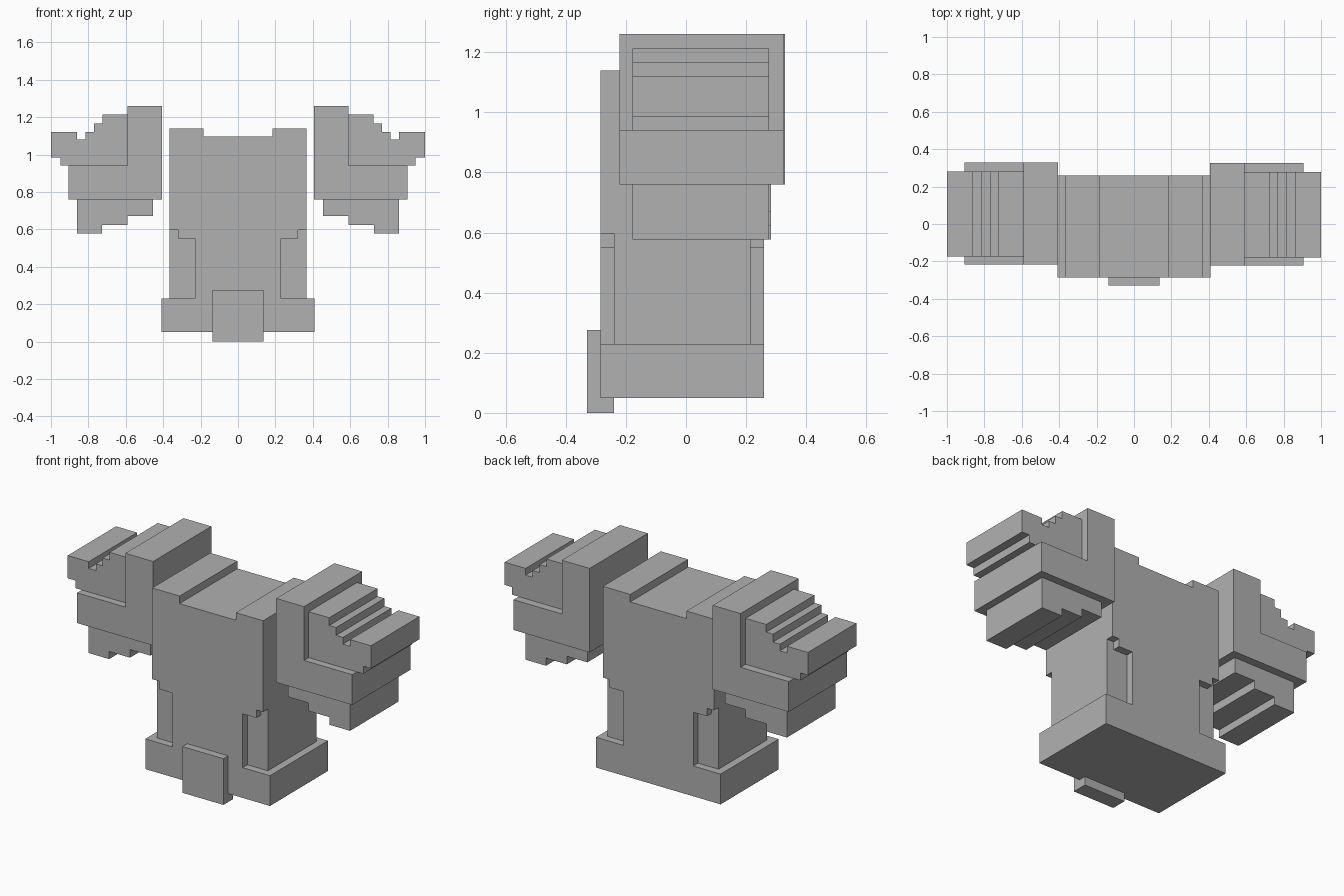
import bpy, bmesh

cube = bpy.data.objects.get("Cube")
if cube:
    bpy.data.objects.remove(cube, do_unlink=True)

grey = bpy.data.materials.new("light grey")
grey.use_nodes = True
COLOUR = (0.44, 0.44, 0.44, 1)
grey.diffuse_color = COLOUR
grey.node_tree.nodes["Principled BSDF"].inputs["Base Color"].default_value = COLOUR


def prism(name, profile, y0, y1):
    """Extrude an x-z profile from y0 to y1."""
    bm = bmesh.new()
    face = bm.faces.new([bm.verts.new((x, y0, z)) for x, z in profile])
    moved = bmesh.ops.extrude_face_region(bm, geom=[face])["geom"]
    verts = [v for v in moved if isinstance(v, bmesh.types.BMVert)]
    bmesh.ops.translate(bm, verts=verts, vec=(0, y1 - y0, 0))
    bmesh.ops.recalc_face_normals(bm, faces=bm.faces)
    mesh = bpy.data.meshes.new(name)
    bm.to_mesh(mesh)
    bm.free()
    mesh.materials.append(grey)
    obj = bpy.data.objects.new(name, mesh)
    bpy.context.collection.objects.link(obj)
    return obj


def mirrored(half):
    """Complete a right-hand half outline across x = 0."""
    return half + [(-x, z) for x, z in reversed(half)]


def box(x, z0, z1):
    return mirrored([(x, z0), (x, z1)])


# Torso: full-width core with notched chest and back panels
top = [(0.365, 1.14), (0.185, 1.14), (0.185, 1.095)]
core = mirrored([(0.365, 0.23)] + top)
panel = mirrored([(0.23, 0.23), (0.23, 0.55), (0.32, 0.55),
                  (0.32, 0.597), (0.365, 0.597)] + top)
prism("torso_core", core, -0.24, 0.215)
prism("chest_panel", panel, -0.285, -0.24)
prism("back_panel", panel, 0.215, 0.26)

# Waist block and front plate
prism("waist", box(0.41, 0.05, 0.23), -0.285, 0.26)
prism("waist_plate", box(0.135, 0, 0.275), -0.33, -0.24)

# Arms: L-shaped shoulder, stepped upper spike, stepped lower sleeve
shoulder = [(0.407, 0.76), (0.907, 0.76), (0.907, 0.94),
            (0.59, 0.94), (0.59, 1.26), (0.407, 1.26)]
spike = [(0.59, 0.94), (0.95, 0.94), (0.95, 0.985), (1.0, 0.985),
         (1.0, 1.12), (0.862, 1.12), (0.862, 1.08), (0.815, 1.08),
         (0.815, 1.12), (0.77, 1.12), (0.77, 1.167), (0.725, 1.167),
         (0.725, 1.213), (0.59, 1.213)]
sleeve = [(0.455, 0.76), (0.455, 0.67), (0.59, 0.67), (0.59, 0.622),
          (0.727, 0.622), (0.727, 0.577), (0.862, 0.577), (0.862, 0.76)]
for side, s, dy in (("left", 1, 0), ("right", -1, 0.005)):
    for part, outline, y0, y1 in (("shoulder", shoulder, -0.222, 0.325),
                                  ("shoulder_spike", spike, -0.178, 0.277),
                                  ("sleeve", sleeve, -0.178, 0.277)):
        prism(f"{side}_{part}", [(s * x, z) for x, z in outline], y0 + dy, y1 + dy)
